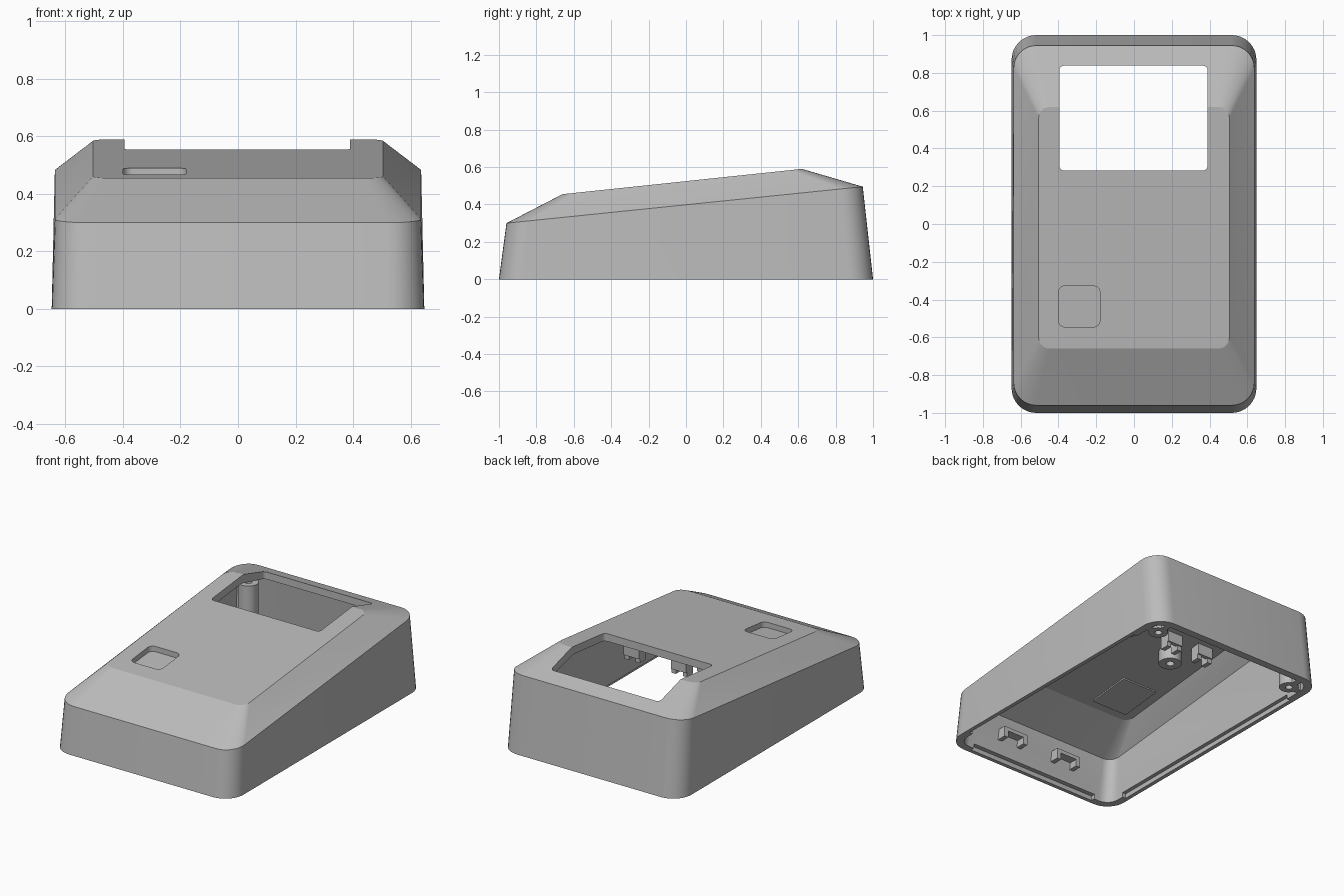
import bpy, bmesh, math
from mathutils import Matrix

cube = bpy.data.objects.get("Cube")
if cube:
    bpy.data.objects.remove(cube, do_unlink=True)

grey = bpy.data.materials.new("light_grey_plastic")
grey.use_nodes = True
grey.diffuse_color = (0.5, 0.5, 0.5, 1)
grey.node_tree.nodes["Principled BSDF"].inputs["Base Color"].default_value = (0.5, 0.5, 0.5, 1)


def deck(y, drop=0.0):
    """Height of the sloping top deck."""
    return 0.455 + (y + 0.66) * 0.1055 - drop


def rim(y, drop=0.0):
    """Height of the shoulder line where the walls end."""
    return 0.30 + (y + 0.96) * 0.1024 - drop


def ring(x0, x1, y0, y1, r, height, steps=8):
    """Rounded rectangle whose z follows a height rule."""
    pts = []
    corners = ((x1 - r, y1 - r), (x0 + r, y1 - r), (x0 + r, y0 + r), (x1 - r, y0 + r))
    for k, (cx, cy) in enumerate(corners):
        for i in range(steps + 1):
            a = (k + i / steps) * math.pi / 2
            x, y = cx + r * math.cos(a), cy + r * math.sin(a)
            pts.append((x, y, height(y)))
    return pts


def make(name, bm):
    bmesh.ops.recalc_face_normals(bm, faces=bm.faces)
    me = bpy.data.meshes.new(name)
    bm.to_mesh(me)
    bm.free()
    me.materials.append(grey)
    ob = bpy.data.objects.new(name, me)
    bpy.context.collection.objects.link(ob)
    return ob


def loft(name, rings, cyclic=False):
    """Skin a stack of rings, capped or joined end to end."""
    bm = bmesh.new()
    loops = [[bm.verts.new(p) for p in r] for r in rings]
    pairs = list(zip(loops, loops[1:]))
    if cyclic:
        pairs.append((loops[-1], loops[0]))
    else:
        bm.faces.new(loops[0])
        bm.faces.new(loops[-1])
    for a, b in pairs:
        for i in range(len(a)):
            j = (i + 1) % len(a)
            bm.faces.new((a[i], a[j], b[j], b[i]))
    return make(name, bm)


def boxes(name, spans):
    """One object from several boxes given as min and max corners."""
    bm = bmesh.new()
    for lo, hi in spans:
        mid = [(a + b) / 2 for a, b in zip(lo, hi)]
        size = [b - a for a, b in zip(lo, hi)]
        m = Matrix.Translation(mid) @ Matrix.Diagonal((*size, 1))
        bmesh.ops.create_cube(bm, size=1, matrix=m)
    return make(name, bm)


def tube(name, x, y, r, hole, z0, z1):
    def circle(q, z):
        return ring(x - q, x + q, y - q, y + q, q * 0.999, lambda _: z, 6)
    return smooth(loft(name, [circle(r, z1), circle(r, z0), circle(hole, z0), circle(hole, z1)], True))


def smooth(ob, angle=18):
    bpy.ops.object.select_all(action='DESELECT')
    ob.select_set(True)
    bpy.context.view_layer.objects.active = ob
    bpy.ops.object.shade_smooth_by_angle(angle=math.radians(angle))
    return ob


# Hollow shell: outer skin, open bottom edge, inner skin
t = 0.05
flat = lambda y: 0.0
case = loft("case_shell", [
    ring(-0.505, 0.505, -0.66, 0.62, 0.06, deck),
    ring(-0.637, 0.637, -0.96, 0.945, 0.12, rim),
    ring(-0.648, 0.648, -1.0, 1.0, 0.13, flat),
    ring(-0.648 + t, 0.648 - t, -1 + t, 1 - t, 0.08, flat),
    ring(-0.637 + t, 0.637 - t, -0.96 + t, 0.945 - t, 0.07, lambda y: rim(y, 0.025)),
    ring(-0.485, 0.485, -0.64, 0.60, 0.05, lambda y: deck(y, t)),
])

# Cutters: screen window, button pocket, edge grooves
cutters = [
    loft("window_cutter", [ring(-0.395, 0.39, 0.283, 0.838, 0.025, lambda y, z=z: z) for z in (0.3, 0.9)]),
    loft("pocket_cutter", [ring(-0.4, -0.18, -0.545, -0.328, 0.035, h)
                           for h in (lambda y: deck(y, 0.035), lambda y: deck(y, -0.2))]),
    boxes("groove_cutter", [
        ((-0.622, -0.82, -0.1), (-0.56, 0.74, 0.03)),
        ((0.56, -0.82, -0.1), (0.622, 0.74, 0.03)),
        ((-0.48, -0.975, -0.1), (0.48, -0.91, 0.03)),
    ]),
]
bpy.context.view_layer.objects.active = case
for c in cutters:
    c.hide_render = True
    mod = case.modifiers.new(c.name, 'BOOLEAN')
    mod.operation = 'DIFFERENCE'
    mod.solver = 'EXACT'
    mod.object = c
    bpy.ops.object.modifier_apply(modifier=mod.name)
for c in cutters:
    bpy.data.objects.remove(c, do_unlink=True)
smooth(case)

# Thin backing pad under the button pocket
loft("pocket_backing", [ring(-0.42, -0.16, -0.58, -0.29, 0.01, lambda y, d=d: deck(y, d), 2)
                        for d in (0.04, 0.059)])

# Screw bosses in the rear corners, each tied to the walls by a web
for side, s in (("left", 1), ("right", -1)):
    tube(side + "_screw_boss", s * 0.52, 0.85, 0.06, 0.022, 0.004, 0.42)
    xs = sorted((s * 0.555, s * 0.61))
    boxes(side + "_boss_web", [
        ((xs[0], 0.83, 0.004), (xs[1], 0.87, 0.38)),
        ((min(s * 0.50, s * 0.54), 0.895, 0.004), (max(s * 0.50, s * 0.54), 0.95, 0.38)),
    ])

# Post and board clips hanging from the deck
tube("round_post", -0.22, 0.08, 0.07, 0.025, 0.40, 0.5)
for i, x in enumerate((-0.36, -0.12, 0.22)):
    boxes(f"board_clip_{i + 1}", [
        ((x - 0.055, 0.18, 0.40), (x - 0.025, 0.24, 0.51)),
        ((x + 0.025, 0.18, 0.40), (x + 0.055, 0.24, 0.51)),
        ((x - 0.055, 0.225, 0.43), (x + 0.055, 0.25, 0.51)),
    ])

# Catches on the inside of the front wall
for side, x in (("left", 0.21), ("right", -0.21)):
    boxes(side + "_front_catch", [
        ((x - 0.09, -0.96, 0.165), (x + 0.09, -0.87, 0.19)),
        ((x - 0.09, -0.96, 0.12), (x - 0.06, -0.87, 0.17)),
        ((x + 0.06, -0.96, 0.12), (x + 0.09, -0.87, 0.17)),
    ])
